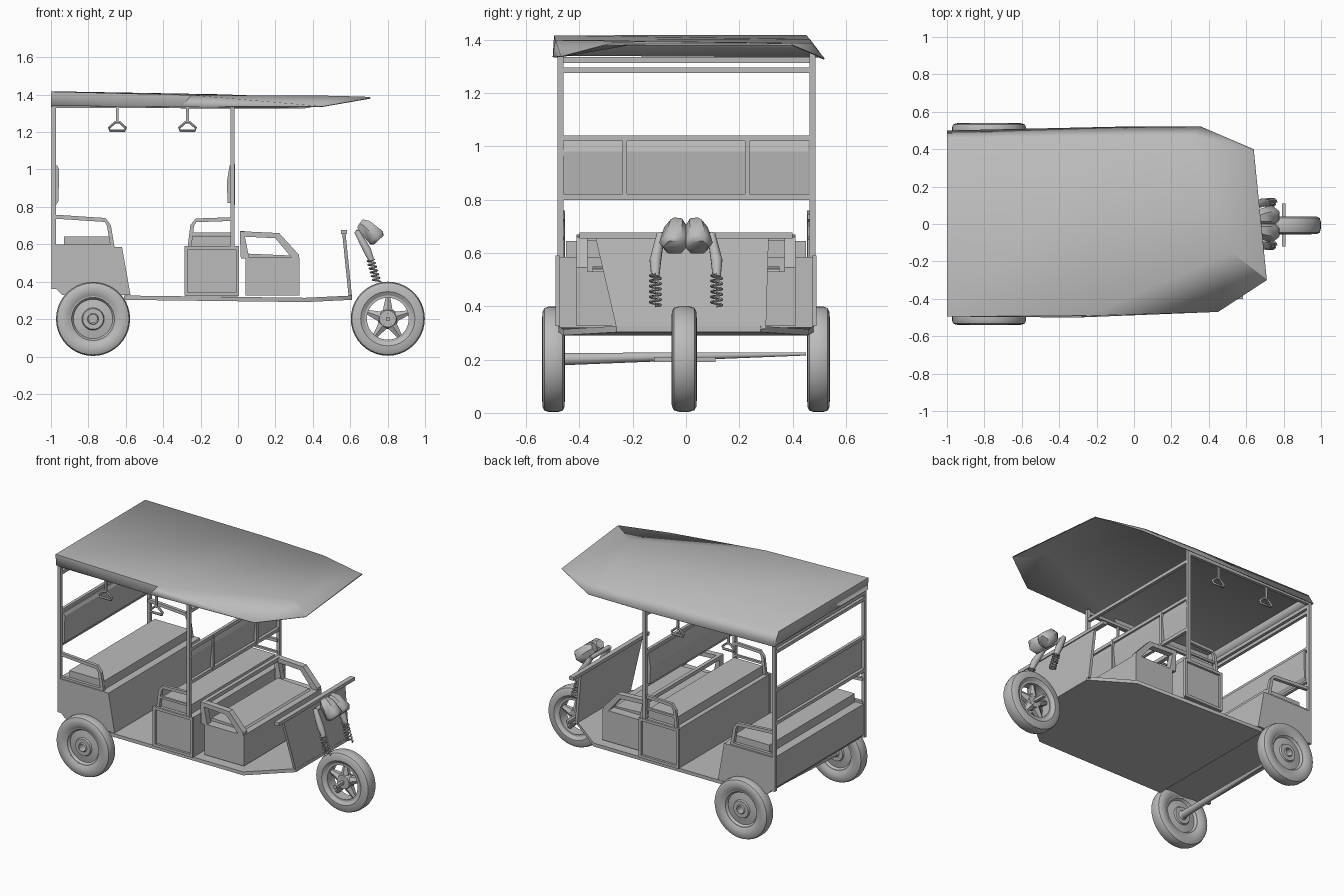
import bpy, bmesh, math
from mathutils import Vector

if "Cube" in bpy.data.objects:
    bpy.data.objects.remove(bpy.data.objects["Cube"])

grey = bpy.data.materials.new("body_grey")
grey.diffuse_color = (0.5, 0.5, 0.5, 1)
grey.use_nodes = True
grey.node_tree.nodes["Principled BSDF"].inputs["Base Color"].default_value = grey.diffuse_color


def make(name, verts, faces, smooth=0):
    me = bpy.data.meshes.new(name)
    me.from_pydata(verts, [], faces)
    bm = bmesh.new()
    bm.from_mesh(me)
    bmesh.ops.recalc_face_normals(bm, faces=bm.faces)
    bm.to_mesh(me)
    bm.free()
    me.materials.append(grey)
    ob = bpy.data.objects.new(name, me)
    bpy.context.collection.objects.link(ob)
    if smooth:
        bpy.ops.object.select_all(action='DESELECT')
        ob.select_set(True)
        bpy.context.view_layer.objects.active = ob
        bpy.ops.object.shade_smooth_by_angle(angle=math.radians(smooth))
    return ob


def prism(name, profile, y0, y1):
    """Extrude an x-z outline along y."""
    n = len(profile)
    v = [(x, y, z) for y in (y0, y1) for x, z in profile]
    f = [tuple(range(n)), tuple(range(n, 2 * n))]
    f += [(i, (i + 1) % n, n + (i + 1) % n, n + i) for i in range(n)]
    return make(name, v, f)


def box(name, x0, x1, y0, y1, z0, z1):
    return prism(name, [(x0, z0), (x1, z0), (x1, z1), (x0, z1)], y0, y1)


def tube(name, pts, radii, sides=8, closed=False):
    """Sweep a round section along points; radii is one value or one per point."""
    pts = [Vector(p) for p in pts]
    n = len(pts)
    if not isinstance(radii, (list, tuple)):
        radii = [radii] * n
    v, f = [], []
    for i, p in enumerate(pts):
        a = pts[(i - 1) % n] if closed or i else p
        b = pts[(i + 1) % n] if closed or i < n - 1 else p
        t = (b - a).normalized()
        ref = Vector((0, 1, 0)) if abs(t.y) < 0.9 else Vector((1, 0, 0))
        u = t.cross(ref).normalized()
        w = t.cross(u)
        for k in range(sides):
            g = 2 * math.pi * (k + 0.5) / sides
            v.append(p + radii[i] * (math.cos(g) * u + math.sin(g) * w))
    for i in range(n if closed else n - 1):
        j = (i + 1) % n
        for k in range(sides):
            l = (k + 1) % sides
            f.append((i * sides + k, i * sides + l, j * sides + l, j * sides + k))
    if not closed:
        f += [tuple(range(sides)), tuple(range((n - 1) * sides, n * sides))]
    return make(name, v, f, smooth=50 if sides > 4 else 0)


def lathe(name, profile, centre, sides=40, closed=True):
    """Revolve a (radius, y) section round the y axis."""
    cx, cy, cz = centre
    n = len(profile)
    v, f = [], []
    for i in range(sides):
        a = 2 * math.pi * i / sides
        v += [(cx + r * math.cos(a), cy + y, cz + r * math.sin(a)) for r, y in profile]
    for i in range(sides):
        j = (i + 1) % sides
        for k in range(n if closed else n - 1):
            l = (k + 1) % n
            f.append((i * n + k, i * n + l, j * n + l, j * n + k))
    if not closed:
        f += [tuple(i * n for i in range(sides)), tuple(i * n + n - 1 for i in range(sides))]
    return make(name, v, f, smooth=35)


def tyre(name, centre, w):
    half = [(0.122, w * 0.7), (0.145, w), (0.178, w * 0.96), (0.192, w * 0.8), (0.198, w * 0.4)]
    lathe(name, half + [(r, -y) for r, y in reversed(half)], centre)


# Rear wheels with solid stepped rims, and the axle between them
for s, side in ((-1, "right"), (1, "left")):
    c = (-0.775, s * 0.497, 0.201)
    tyre(f"rear_tyre_{side}", c, 0.043)
    lathe(f"rear_rim_{side}", [(0.13, -0.03), (0.13, 0.03), (0.115, 0.03), (0.105, 0.015), (0.06, 0.022),
          (0.055, 0.032), (0.03, 0.032), (0.025, 0.04), (0.025, -0.04), (0.03, -0.032), (0.055, -0.032),
          (0.06, -0.022), (0.105, -0.015), (0.115, -0.03)], c)
tube("rear_axle", [(-0.775, -0.46, 0.202), (-0.775, 0.45, 0.221)], [0.024, 0.006], 12)

# Front wheel: open rim, spokes, hub and axle
c = (0.801, -0.007, 0.202)
tyre("front_tyre", c, 0.048)
lathe("front_rim", [(0.13, -0.035), (0.13, 0.035), (0.112, 0.035), (0.112, -0.035)], c)
lathe("front_hub", [(0.045, -0.03), (0.055, 0), (0.045, 0.03)], c, 16, closed=False)
for k in range(5):
    a = 2 * math.pi * k / 5 + 0.3
    tube("front_spoke", [(0.8 + r * math.cos(a), -0.005, 0.2 + r * math.sin(a)) for r in (0.03, 0.118)],
         [0.034, 0.014], 6)
box("front_axle", 0.79, 0.81, -0.12, 0.11, 0.19, 0.21)

# Thin floor pan, tapering to the front
outline = [(-0.61, -0.48), (0.36, -0.46), (0.61, -0.26), (0.61, 0.28), (0.36, 0.46), (-0.61, 0.48)]
n = len(outline)
make("floor_pan", [(x, y, 0.326 - 0.012 * (0 < x < 0.5)) for x, y in outline]
     + [(x, y, 0.303 - 0.012 * (0 < x < 0.5)) for x, y in outline],
     [(0, 1, 4, 5), (1, 2, 3, 4), (6, 7, 10, 11), (7, 8, 9, 10)]
     + [(i, (i + 1) % n, n + (i + 1) % n, n + i) for i in range(n)], smooth=40)

# Leg shield in front of the driver, with a top rail
shield = [(0.575, -0.34, 0.66), (0.575, 0.31, 0.66), (0.61, 0.30, 0.315), (0.61, -0.26, 0.315)]
make("leg_shield", shield + [(x - 0.018, y, z) for x, y, z in shield],
     [(0, 1, 2, 3), (4, 5, 6, 7), (0, 1, 5, 4), (1, 2, 6, 5), (2, 3, 7, 6), (3, 0, 4, 7)])
box("leg_shield_rail", 0.55, 0.582, -0.4, 0.4, 0.655, 0.677)

# Rear bench base, cushion
prism("rear_bench_base", [(-0.99, 0.585), (-0.62, 0.585), (-0.575, 0.33), (-0.94, 0.33), (-0.99, 0.38)], -0.48, 0.485)
box("rear_cushion", -0.93, -0.67, -0.45, 0.45, 0.585, 0.642)

# Middle bench base with framed ends, cushion
box("middle_bench_base", -0.28, 0.0, -0.475, 0.475, 0.32, 0.585)
box("middle_cushion", -0.25, -0.04, -0.45, 0.45, 0.585, 0.645)
for s in (-1, 1):
    y0, y1 = sorted((s * 0.475, s * 0.49))
    for x in (-0.287, -0.012):
        box("bench_end_post", x, x + 0.018, y0, y1, 0.325, 0.59)
    for z in (0.325, 0.572):
        box("bench_end_rail", -0.287, 0.006, y0, y1, z, z + 0.018)

# Driver seat box with a shallow seat
box("driver_seat_base", 0.04, 0.33, -0.41, 0.41, 0.325, 0.53)
prism("driver_cushion", [(0.04, 0.53), (0.29, 0.53), (0.28, 0.54), (0.05, 0.55)], -0.35, 0.35)
box("driver_seat_back_rail", 0.01, 0.035, -0.4, 0.4, 0.645, 0.67)

# Armrests on both sides of every seat
for s in (-1, 1):
    y = s * 0.465
    tube("rear_armrest", [(-0.985, y, 0.748), (-0.71, y, 0.73), (-0.69, y, 0.7), (-0.67, y, 0.58)], 0.015, 4)
    tube("rear_armrest_bar", [(-0.985, y, 0.59), (-0.67, y, 0.59)], 0.014, 4)
    tube("middle_armrest", [(-0.26, y, 0.58), (-0.245, y, 0.7), (-0.225, y, 0.728), (-0.03, y, 0.735)], 0.014, 4)
    tube("middle_armrest_bar", [(-0.25, y, 0.655), (-0.03, y, 0.655)], 0.01, 4)
    y0, y1 = sorted((s * 0.37, s * 0.41))
    prism("driver_armrest_top", [(0.01, 0.67), (0.22, 0.66), (0.21, 0.632), (0.01, 0.642)], y0, y1)
    prism("driver_armrest_slope", [(0.22, 0.66), (0.325, 0.545), (0.325, 0.525), (0.285, 0.53), (0.2, 0.632)], y0, y1)
    prism("driver_armrest_post", [(0.01, 0.65), (0.035, 0.65), (0.06, 0.525), (0.015, 0.525)], y0, y1)

# Canopy frame: posts, side rails and cross bars
for s in (-1, 1):
    y = s * 0.473 + 0.002
    box("rear_post", -0.996, -0.974, y - 0.011, y + 0.011, 0.36, 1.36)
    box("middle_post", -0.041, -0.02, y - 0.011, y + 0.011, 0.58, 1.36)
    box("roof_side_rail", -0.99, -0.02, y - 0.01, y + 0.01, 1.33, 1.35)
    box("backrest_divider", -0.035, -0.017, s * 0.23 - 0.009, s * 0.23 + 0.009, 0.81, 1.03)
for x in (-0.985, -0.031):
    for z in (0.81, 1.03, 1.285):
        box("cross_bar", x - 0.01, x + 0.01, -0.47, 0.47, z - 0.011, z + 0.011)
box("roof_cross_bar", -0.995, -0.975, -0.47, 0.47, 1.312, 1.335)

# Backrest pads
prism("rear_backrest", [(-0.974, 0.81), (-0.96, 0.83), (-0.956, 1.0), (-0.966, 1.02), (-0.974, 1.02)], -0.46, 0.46)
prism("middle_backrest", [(-0.055, 0.82), (-0.04, 0.82), (-0.024, 0.98), (-0.034, 1.02), (-0.045, 1.02), (-0.06, 0.93)],
      -0.46, 0.46)

# Hanging grab handles
for s in (-1, 1):
    for x in (-0.645, -0.27):
        y = s * 0.472
        box("handle_strap", x - 0.007, x + 0.007, y - 0.006, y + 0.006, 1.25, 1.34)
        tube("grab_handle", [(x - 0.012, y, 1.252), (x + 0.012, y, 1.252), (x + 0.045, y, 1.222),
             (x + 0.04, y, 1.208), (x - 0.04, y, 1.208), (x - 0.045, y, 1.222)], 0.008, 6, closed=True)

# Faceted canopy roof: a top ring and a lower edge ring
top = [(-1, -.495, 1.416), (-.25, -.49, 1.398), (.52, -.15, 1.394), (.705, -.29, 1.388),
       (.635, .39, 1.386), (.3, .47, 1.388), (-.1, .465, 1.402), (-1, .45, 1.418)]
low = [(-1, -.49, 1.34), (-.3, -.5, 1.335), (.45, -.47, 1.338), (.71, -.3, 1.383),
       (.64, .4, 1.38), (.36, .52, 1.33), (-.1, .52, 1.328), (-1, .5, 1.335)]
roof = make("canopy_roof", top + low,
            [(0, 1, 6, 7), (1, 2, 5, 6), (2, 3, 4, 5)]
            + [(i, (i + 1) % 8, 8 + (i + 1) % 8, 8 + i) for i in range(8)], smooth=60)
sol = roof.modifiers.new("thickness", 'SOLIDIFY')
sol.thickness = 0.004

# Front suspension: coil springs and upper fork tubes
for s in (-1, 1):
    y = s * 0.115
    coil = []
    for i in range(73):
        t, a = i / 72, 2 * math.pi * 6 * i / 72
        coil.append((0.743 - 0.035 * t + 0.02 * math.cos(a), y + 0.02 * math.sin(a), 0.4 + 0.12 * t))
    tube("coil_spring", coil, 0.005, 5)
    tube("fork_upper", [(0.715, y, 0.51), (0.69, s * 0.115, 0.57), (0.635, s * 0.095, 0.67)], [0.016, 0.023, 0.016], 8)
tube("fork_bridge", [(0.64, -0.095, 0.665), (0.64, 0.095, 0.665)], 0.014, 8)

# Twin faceted headlamp cups
for s in (-1, 1):
    tube("headlamp", [(0.655, s * 0.03, 0.71), (0.68, s * 0.036, 0.693), (0.74, s * 0.045, 0.635), (0.752, s * 0.045, 0.622)],
         [0.03, 0.046, 0.056, 0.04], 6)
